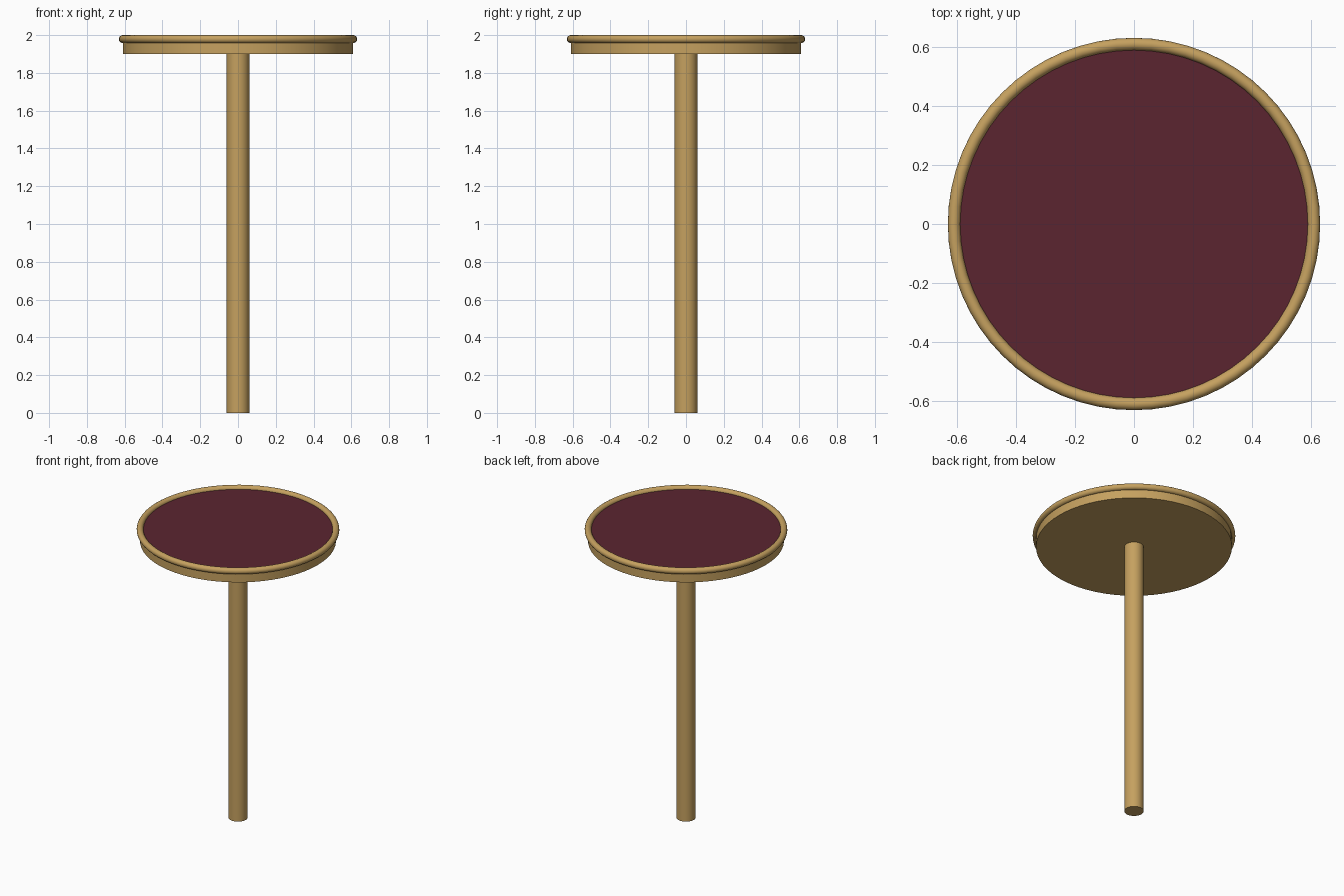
import bpy
import math

cube = bpy.data.objects.get("Cube")
if cube:
    bpy.data.objects.remove(cube, do_unlink=True)


def material(name, color):
    m = bpy.data.materials.new(name)
    m.use_nodes = True
    m.diffuse_color = color
    m.node_tree.nodes["Principled BSDF"].inputs["Base Color"].default_value = color
    return m


def finish(name, mat):
    ob = bpy.context.object
    ob.name = name
    ob.data.materials.append(mat)
    bpy.ops.object.shade_smooth_by_angle(angle=math.radians(40))
    return ob


def cylinder(name, radius, bottom, top, sides, mat):
    bpy.ops.mesh.primitive_cylinder_add(
        vertices=sides, radius=radius, depth=top - bottom,
        location=(0, 0, (bottom + top) / 2))
    return finish(name, mat)


wood = material("tan wood", (0.56, 0.355, 0.115, 1))
felt = material("dark red", (0.105, 0.018, 0.03, 1))

RIM, TUBE, TOP = 0.61, 0.021, 2.0

# Central post
cylinder("post", 0.06, 0, 1.91, 32, wood)

# Round board under the covering
cylinder("board", RIM, 1.9, 1.975, 64, wood)

# Coloured covering on the upper face
cylinder("covering", RIM - 0.01, 1.974, 1.98, 64, felt)

# Rounded edge moulding
bpy.ops.mesh.primitive_torus_add(
    major_radius=RIM, minor_radius=TUBE, major_segments=64, minor_segments=16,
    location=(0, 0, TOP - TUBE))
finish("rim", wood)
